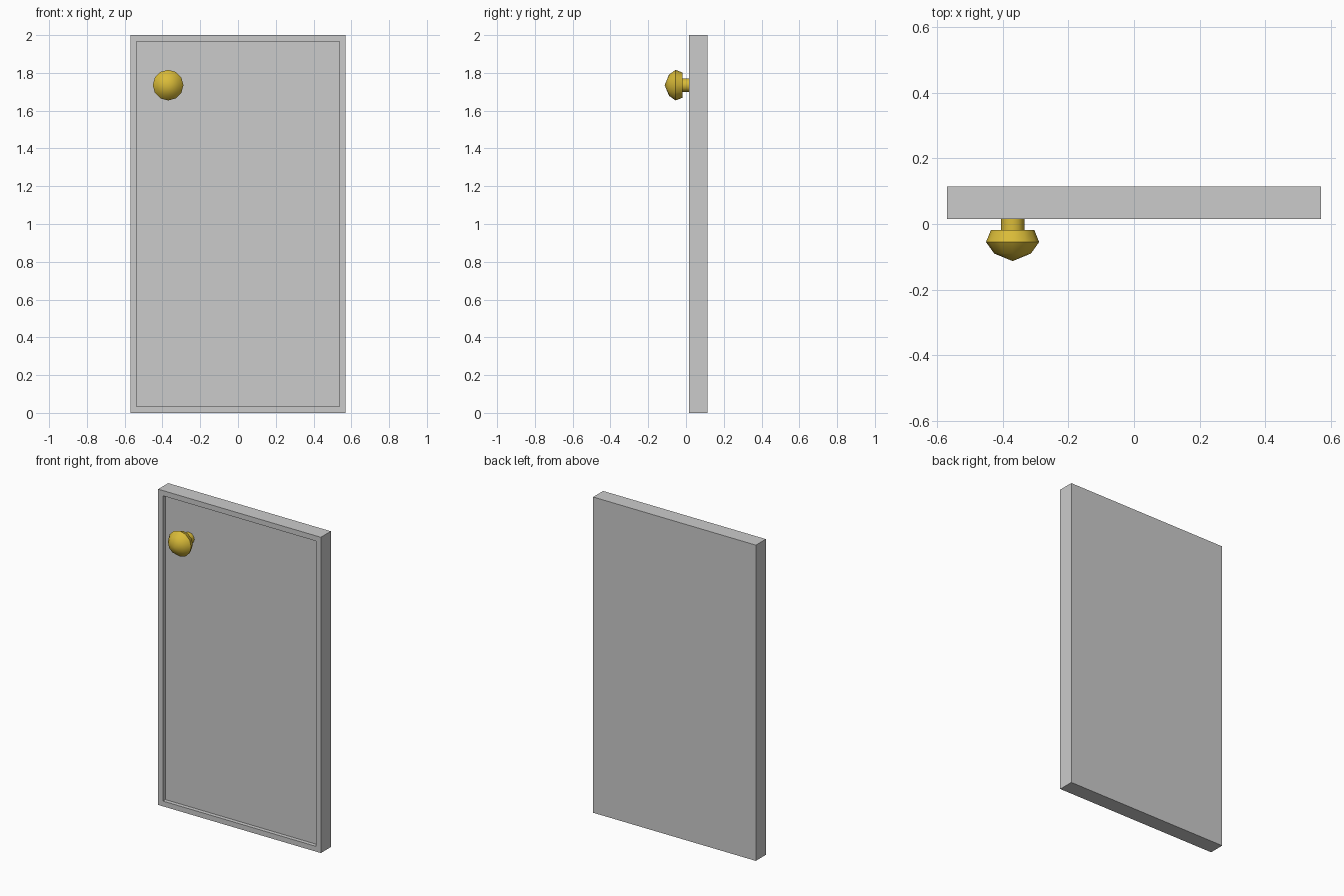
import bpy, bmesh, math

if "Cube" in bpy.data.objects:
    bpy.data.objects.remove(bpy.data.objects["Cube"])


def material(name, rgb):
    m = bpy.data.materials.new(name)
    m.diffuse_color = (*rgb, 1.0)
    m.use_nodes = True
    m.node_tree.nodes["Principled BSDF"].inputs["Base Color"].default_value = m.diffuse_color
    return m


def make_object(name, bm, mat):
    bmesh.ops.recalc_face_normals(bm, faces=bm.faces[:])
    mesh = bpy.data.meshes.new(name)
    bm.to_mesh(mesh)
    bm.free()
    mesh.materials.append(mat)
    obj = bpy.data.objects.new(name, mesh)
    bpy.context.collection.objects.link(obj)
    return obj


grey = material("door grey", (0.6, 0.6, 0.6))
gold = material("brass gold", (0.70, 0.50, 0.04))

W, H = 1.14, 2.0            # door size
FRONT, BACK = 0.015, 0.115  # door faces in y
BORDER, RECESS = 0.047, 0.025

# Door slab with a shallow recessed front panel
bm = bmesh.new()
bmesh.ops.create_cube(bm, size=1.0)
for v in bm.verts:
    v.co.x *= W
    v.co.y = FRONT if v.co.y < 0 else BACK
    v.co.z = (v.co.z + 0.5) * H
bm.normal_update()
front = min(bm.faces, key=lambda f: f.normal.y)
bmesh.ops.inset_region(bm, faces=[front], thickness=BORDER)
panel = bmesh.ops.extrude_discrete_faces(bm, faces=[front])["faces"][0]
for v in panel.verts:
    v.co.y += RECESS
make_object("door", bm, grey)


def lathe_y(name, profile, centre, sides, mat):
    """Closed turned shape around y; profile is (radius, y), ends are capped."""
    cx, cz = centre
    bm = bmesh.new()
    rings = []
    for r, y in profile:
        n = sides if r > 0 else 1
        rings.append([bm.verts.new((cx + r * math.cos(2 * math.pi * i / sides), y,
                                    cz + r * math.sin(2 * math.pi * i / sides)))
                      for i in range(n)])
    for a, b in zip(rings, rings[1:]):
        for i in range(sides):
            j = (i + 1) % sides
            if len(b) == 1:
                bm.faces.new((a[i], a[j], b[0]))
            else:
                bm.faces.new((a[i], a[j], b[j], b[i]))
    for ring in (rings[0], rings[-1]):
        if len(ring) > 1:
            bm.faces.new(ring)
    obj = make_object(name, bm, mat)
    bpy.context.view_layer.objects.active = obj
    obj.select_set(True)
    bpy.ops.object.shade_smooth_by_angle(angle=math.radians(50))
    obj.select_set(False)
    return obj


# Knob and its stem
CENTRE = (-0.37, 1.735)
lathe_y("knob_stem", [(0.036, FRONT + RECESS), (0.036, -0.018)], CENTRE, 12, gold)
lathe_y("knob", [(0.066, -0.018), (0.081, -0.055), (0.056, -0.09), (0, -0.113)],
        CENTRE, 12, gold)
